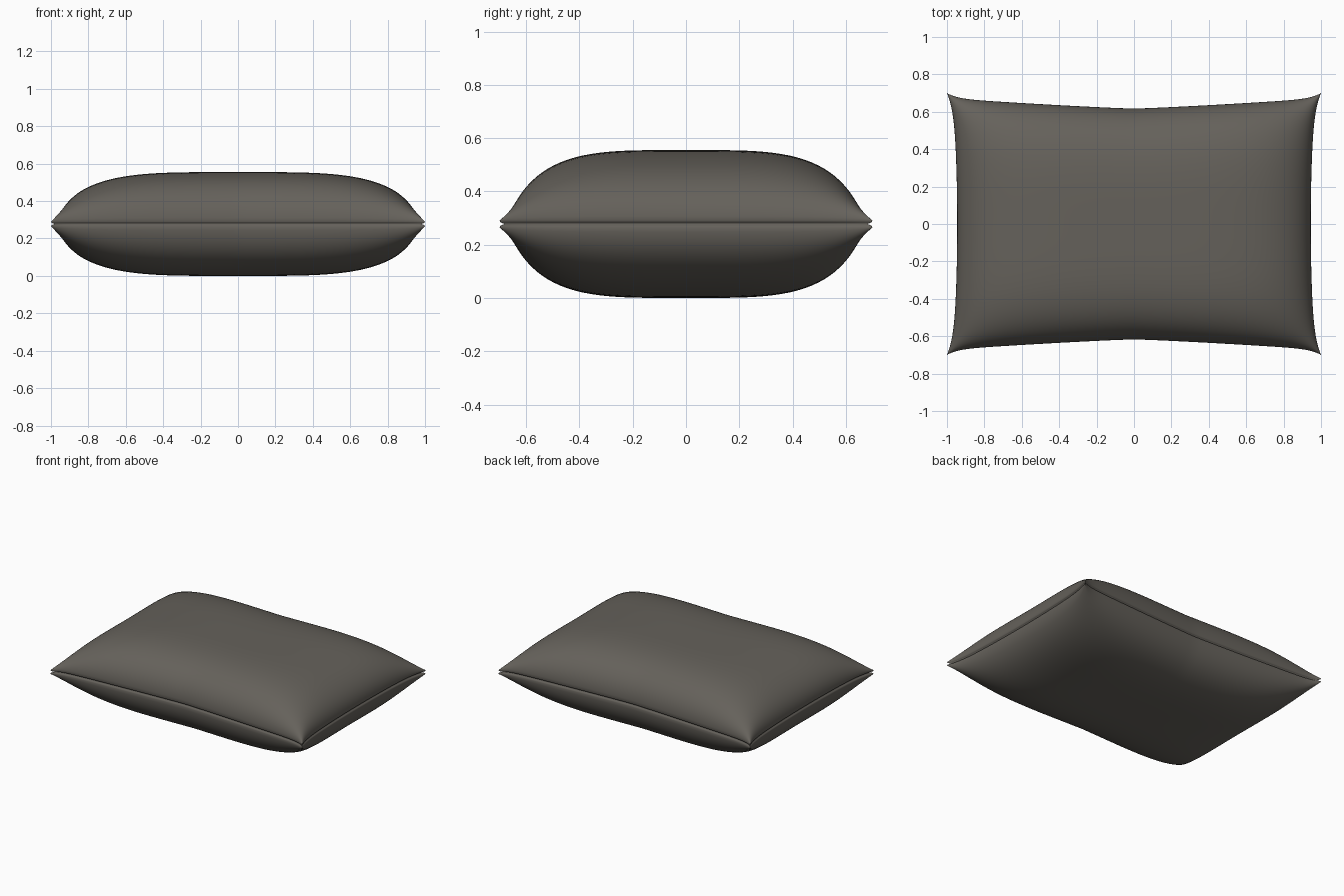
import bpy, bmesh, math

if "Cube" in bpy.data.objects:
    bpy.data.objects.remove(bpy.data.objects["Cube"])

HALF = 0.2775      # half of the pillow's thickness
LIP = 0.013        # half height of the seam lips
NX, NY = 72, 56    # grid resolution


def puff(t):
    # rounded fullness profile, 1 in the middle and 0 at the edge
    return math.sqrt(max(0.0, 1 - abs(t) ** 4))


def edge_x(v):
    # half width, flaring toward the corners
    return 0.945 + 0.025 * v * v + 0.03 * abs(v) ** 8


def edge_y(u):
    # half depth, flaring toward the corners
    return 0.617 + 0.055 * abs(u) ** 1.2 + 0.028 * abs(u) ** 18


bm = bmesh.new()
bmesh.ops.create_grid(bm, x_segments=NX, y_segments=NY, size=1.0)

# upper cushion half: bend the flat grid into a puffed panel
for vert in bm.verts:
    u = math.sin(vert.co.x * math.pi / 2)
    v = math.sin(vert.co.y * math.pi / 2)
    vert.co = (u * edge_x(v), v * edge_y(u),
               LIP + (HALF - LIP) * puff(u) * puff(v))

# seam groove: pull the border inward to the middle plane
border = [e for e in bm.edges if e.is_boundary]
for inset, z in ((0.004, LIP * 0.45), (0.016, 0.0)):
    ret = bmesh.ops.extrude_edge_only(bm, edges=border)
    for vert in [g for g in ret["geom"] if isinstance(g, bmesh.types.BMVert)]:
        x, y, _ = vert.co
        vert.co = (x * (1 - inset), y * (1 - inset * 1.4), z)
    border = [g for g in ret["geom"] if isinstance(g, bmesh.types.BMEdge) and g.is_boundary]

bmesh.ops.recalc_face_normals(bm, faces=bm.faces)
top = max(bm.faces, key=lambda f: f.calc_center_median().z)
if top.normal.z < 0:
    bmesh.ops.reverse_faces(bm, faces=bm.faces)
for f in bm.faces:
    f.smooth = True

mesh = bpy.data.meshes.new("pillow")
bm.to_mesh(mesh)
bm.free()
pillow = bpy.data.objects.new("pillow", mesh)
bpy.context.collection.objects.link(pillow)
pillow.location.z = HALF

# lower half mirrors the upper one
mirror = pillow.modifiers.new("lower_half", 'MIRROR')
mirror.use_axis = (False, False, True)
mirror.merge_threshold = 0.0005

fabric = bpy.data.materials.new("warm grey fabric")
fabric.diffuse_color = (0.13, 0.12, 0.104, 1)
fabric.use_nodes = True
fabric.node_tree.nodes["Principled BSDF"].inputs["Base Color"].default_value = fabric.diffuse_color
mesh.materials.append(fabric)
